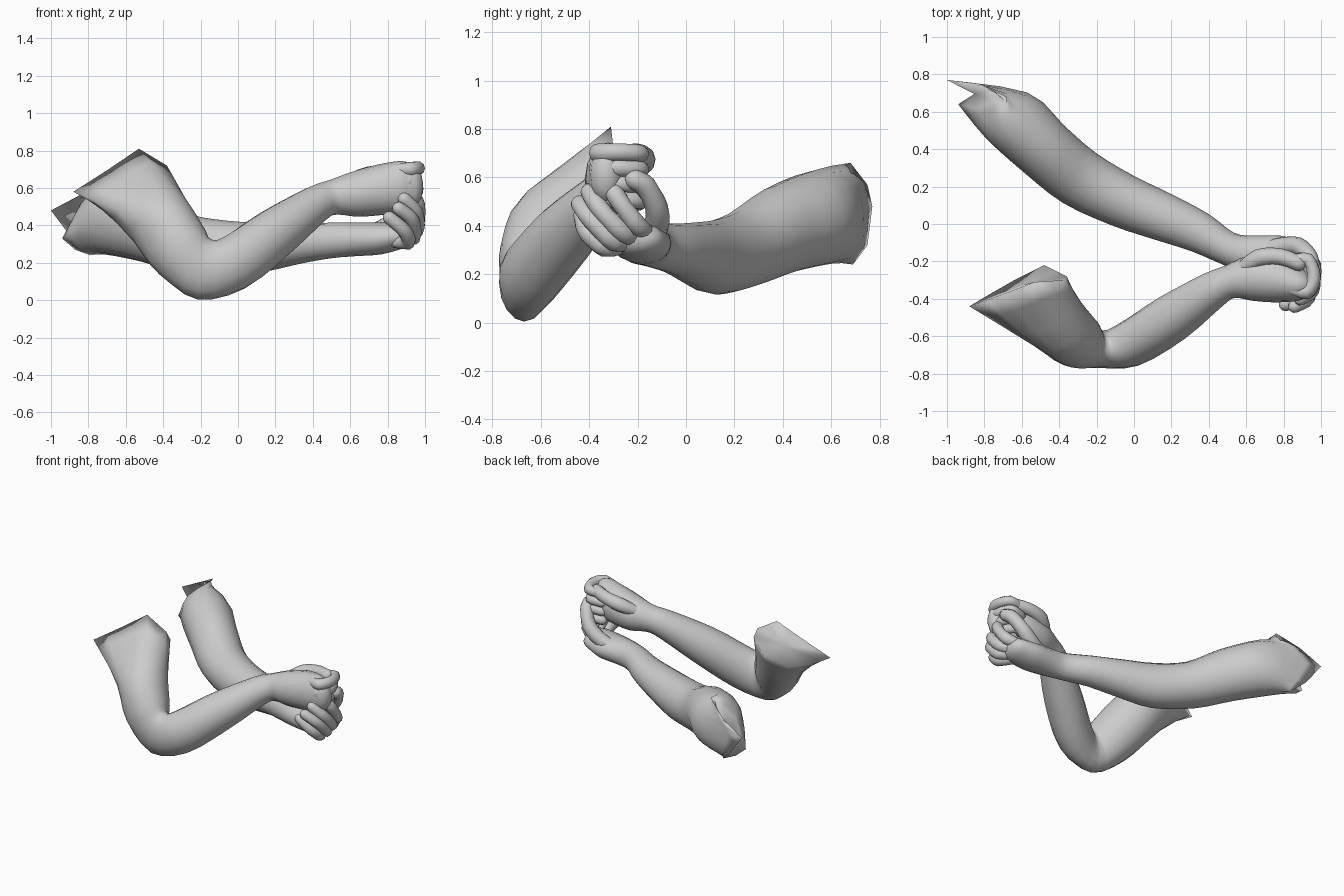
import bpy, math
from mathutils import Vector

if "Cube" in bpy.data.objects:
    bpy.data.objects.remove(bpy.data.objects["Cube"])

Z = Vector((0, 0, 1))


def catmull(p0, p1, p2, p3, t):
    return 0.5 * (2 * p1 + (p2 - p0) * t + (2 * p0 - 5 * p1 + 4 * p2 - p3) * t * t
                  + (3 * p1 - p0 - 3 * p2 + p3) * t ** 3)


def loft(name, rings, sides=16, steps=3, start=None):
    """Smooth tube through (x, y, z, side radius, up radius); start = eight rim points of a cut end."""
    def ellipse(c, u, v):
        return [c + u * math.cos(2 * math.pi * j / sides) + v * math.sin(2 * math.pi * j / sides)
                for j in range(sides)]

    pts = [Vector(r[:3]) for r in rings]
    loops = []
    for i, r in enumerate(rings):
        nxt = pts[min(i + 1, len(pts) - 1)]
        prv = pts[max(i - 1, 0)]
        d = (nxt - pts[i]).normalized() + (pts[i] - prv).normalized()
        d.normalize()
        s = d.cross(Z).normalized()
        u, v = s * r[3], s.cross(d) * r[4]
        loops.append(ellipse(pts[i], u, v))
    # ragged cut rim
    if start:
        rim = [Vector(p) for p in start]
        first = []
        for j in range(sides):
            f = j * len(rim) / sides
            k = int(f)
            first.append(rim[k].lerp(rim[(k + 1) % len(rim)], f - k))
        loops.insert(0, first)
    # interpolated sections
    out = []
    n = len(loops)
    for i in range(n - 1):
        q = [loops[max(0, min(n - 1, k))] for k in (i - 1, i, i + 1, i + 2)]
        for s in range(steps):
            out.append([catmull(*p, s / steps) for p in zip(*q)])
    out.append(loops[-1])
    # rounded end
    d = (pts[-1] - pts[-2]).normalized()
    rad = min(u.length, v.length)
    for a in (30, 58, 80):
        k = math.cos(math.radians(a))
        out.append(ellipse(pts[-1] + d * rad * math.sin(math.radians(a)), u * k, v * k))
    m = len(out)
    verts = [p for ring in out for p in ring]
    faces = []
    for i in range(m - 1):
        for j in range(sides):
            k = (j + 1) % sides
            faces.append((i * sides + k, i * sides + j, (i + 1) * sides + j, (i + 1) * sides + k))
    faces.append(tuple((m - 1) * sides + j for j in reversed(range(sides))))
    # cap over the cut rim
    if start:
        verts.append(sum(out[0], Vector()) / sides)
        faces += [(j, (j + 1) % sides, len(verts) - 1) for j in range(sides)]
    me = bpy.data.meshes.new(name)
    me.from_pydata(verts, [], faces)
    for p in me.polygons:
        p.use_smooth = True
    ob = bpy.data.objects.new(name, me)
    bpy.context.collection.objects.link(ob)
    return ob


def finger(name, path, r):
    k = len(path) - 1
    radii = [r * (0.6 if i == 0 else 1 - 0.2 * i / k) for i in range(k + 1)]
    loft(name, [(*p, q, q) for p, q in zip(path, radii)], 10, 3)


# front arm: cut upper end, sharply bent elbow, wrist, palm
loft("front_arm", [
    (-.42, -.52, .43, .175, .185), (-.30, -.625, .26, .15, .175),
    (-.18, -.67, .165, .1, .165), (-.02, -.64, .2, .125, .15), (.2, -.505, .36, .13, .135),
    (.42, -.355, .515, .1, .1), (.51, -.31, .55, .09, .095), (.62, -.29, .565, .12, .12),
    (.76, -.295, .59, .125, .135), (.88, -.325, .61, .09, .135), (.92, -.33, .61, .07, .12)],
    start=[(-.88, -.44, .58), (-.7, -.375, .695), (-.53, -.31, .81), (-.38, -.3, .72),
           (-.36, -.28, .66), (-.48, -.22, .58), (-.64, -.3, .5), (-.78, -.38, .53)])

# back arm: cut upper end, gentle bend, wrist, cupped palm
loft("back_arm", [
    (-.68, .58, .44, .165, .2), (-.48, .4, .385, .165, .185), (-.29, .245, .305, .16, .16),
    (-.06, .125, .27, .145, .155), (.15, .04, .285, .13, .13), (.35, -.045, .305, .11, .105),
    (.5, -.13, .32, .09, .095), (.62, -.165, .325, .105, .09), (.76, -.185, .33, .125, .085),
    (.87, -.205, .345, .115, .07)],
    start=[(-.94, .64, .33), (-.84, .62, .52), (-.68, .68, .66), (-.83, .75, .57),
           (-1, .77, .48), (-.88, .75, .32), (-.79, .69, .24), (-.87, .66, .27)])

# front hand: four stacked fingers wrapping backwards
for i, z in enumerate((.70, .635, .57, .505)):
    s = -.014 * i
    finger(f"front_hand_finger_{i + 1}", [
        (.82, -.345, z), (.92 + s, -.365, z), (.962 + s, -.29, z + .005),
        (.93 + s, -.19, z), (.83, -.20, z - .01)], .042)
finger("front_hand_thumb", [(.54, -.27, .59), (.66, -.185, .655), (.78, -.175, .685), (.88, -.21, .70)], .052)

# back hand: fingers fanning forward and upward
for i, path in enumerate((
        [(.82, -.14, .36), (.95, -.2, .40), (.962, -.28, .51), (.92, -.32, .575)],
        [(.82, -.18, .34), (.95, -.26, .37), (.952, -.355, .47), (.89, -.40, .54)],
        [(.81, -.21, .33), (.935, -.3, .335), (.93, -.395, .43), (.86, -.44, .49)],
        [(.79, -.23, .32), (.905, -.33, .31), (.89, -.405, .37), (.81, -.43, .44)])):
    finger(f"back_hand_finger_{i + 1}", path, .045)
finger("back_hand_thumb", [(.62, -.15, .33), (.78, -.125, .385), (.88, -.12, .47),
                           (.93, -.165, .56), (.95, -.21, .59)], .054)
